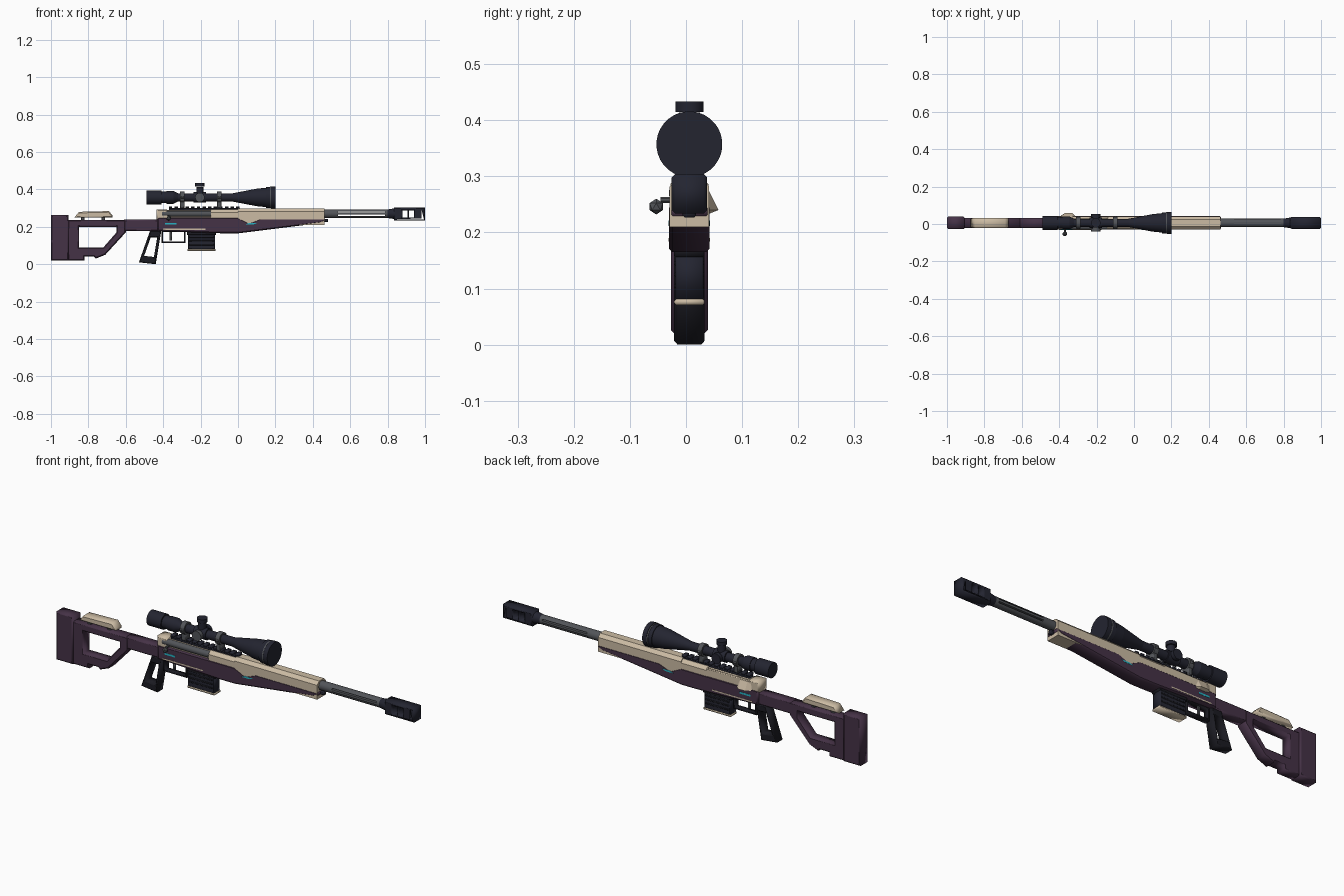
import bpy, bmesh, math
from mathutils import Matrix, Vector

if "Cube" in bpy.data.objects:
    bpy.data.objects.remove(bpy.data.objects["Cube"], do_unlink=True)

# Shared dimensions
CENTRE = .006
BORE = .27
SIGHT = .357
SEAM = .25
BELLY = .17
WIDE = .036
SLIM = .027
EDGE = .006
BARREL = .023
TUBE = .022


def material(name, red, green, blue):
    mat = bpy.data.materials.new(name)
    mat.use_nodes = True
    colour = (red, green, blue, 1)
    mat.diffuse_color = colour
    mat.node_tree.nodes["Principled BSDF"].inputs["Base Color"].default_value = colour
    return mat


PURPLE = material("plum purple", .06, .032, .062)
BEIGE = material("sand beige", .6, .5, .37)
NAVY = material("navy black", .017, .018, .03)
BLACK = material("grip black", .011, .011, .016)
GREY = material("gun metal", .085, .09, .1)
CYAN = material("cyan mark", .02, .45, .55)


def add_object(name, bm, mat, smooth=False):
    bmesh.ops.recalc_face_normals(bm, faces=bm.faces)
    mesh = bpy.data.meshes.new(name)
    bm.to_mesh(mesh)
    bm.free()
    mesh.materials.append(mat)
    part = bpy.data.objects.new(name, mesh)
    bpy.context.collection.objects.link(part)
    if smooth:
        bpy.ops.object.select_all(action='DESELECT')
        part.select_set(True)
        bpy.context.view_layer.objects.active = part
        bpy.ops.object.shade_smooth_by_angle(angle=math.radians(35))


def rect(left, right, bottom, top, inset=0):
    left, right, bottom, top = left + inset, right - inset, bottom + inset, top - inset
    return [(left, bottom), (right, bottom), (right, top), (left, top)]


def shrink(outline, factor):
    """Scale an outline about its middle, to make a matching hole."""
    middle = sum((Vector(p) for p in outline), Vector((0, 0))) / len(outline)
    return [tuple(middle.lerp(Vector(p), factor)) for p in outline]


def plate(name, loops, half, mat, bevel=EDGE, y=CENTRE):
    """Extrude an x-z outline across y with chamfered rims; further loops are holes."""
    curve = bpy.data.curves.new(name, 'CURVE')
    curve.dimensions = '2D'
    curve.fill_mode = 'BOTH'
    curve.extrude = half - bevel
    curve.bevel_depth = bevel
    curve.bevel_resolution = 0
    curve.offset = -bevel
    for loop in loops:
        spline = curve.splines.new('POLY')
        spline.points.add(len(loop) - 1)
        for point, (x, z) in zip(spline.points, loop):
            point.co = (x, z, 0, 1)
        spline.use_cyclic_u = True
    outline = bpy.data.objects.new(name + "_outline", curve)
    bpy.context.collection.objects.link(outline)
    graph = bpy.context.evaluated_depsgraph_get()
    mesh = bpy.data.meshes.new_from_object(outline.evaluated_get(graph))
    bm = bmesh.new()
    bm.from_mesh(mesh)
    bpy.data.objects.remove(outline, do_unlink=True)
    bpy.data.meshes.remove(mesh)
    bmesh.ops.remove_doubles(bm, verts=bm.verts, dist=1e-5)
    for vert in bm.verts:
        vert.co = (vert.co.x, y - vert.co.z, vert.co.y)
    add_object(name, bm, mat)


def box(name, left, right, bottom, top, half, mat, bevel=.003, y=CENTRE):
    plate(name, [rect(left, right, bottom, top)], half, mat, bevel, y)


def loft(name, rings, mat, smooth=False):
    """Skin equal-sized rings of points and cap both ends."""
    bm = bmesh.new()
    rows = [[bm.verts.new(p) for p in ring] for ring in rings]
    for a, b in zip(rows, rows[1:]):
        for i in range(len(a)):
            bm.faces.new((a[i - 1], a[i], b[i], b[i - 1]))
    bm.faces.new(rows[0])
    bm.faces.new(rows[-1])
    add_object(name, bm, mat, smooth)


def section(name, left, right, outline, mat):
    """Run a y-z cross-section along x."""
    loft(name, [[(x, CENTRE + y, z) for y, z in outline] for x in (left, right)], mat)


def shell(half, bottom, top, cut):
    """Cross-section with chamfered upper corners."""
    side = [(half, bottom), (half, top - cut), (half - cut, top)]
    return side + [(-y, z) for y, z in reversed(side)]


def rod(name, start, end, radius, mat, end_radius=None, x=0, y=CENTRE, z=BORE, axis='X', sides=32):
    """Cylinder or cone along one axis through the given point."""
    rings = []
    for along, r in ((start, radius), (end, end_radius or radius)):
        ring = []
        for i in range(sides):
            angle = math.tau * (i + .5) / sides
            u, v = r * math.cos(angle), r * math.sin(angle)
            offset = {'X': (along, u, v), 'Y': (u, along, v), 'Z': (u, v, along)}[axis]
            ring.append(Vector((x, y, z)) + Vector(offset))
        rings.append(ring)
    loft(name, rings, mat, smooth=True)


# Stock: butt pad, open frame, connector and cheek rest
box("butt_pad", -1, -.905, .02, .262, .033, PURPLE, EDGE)
stock_outline = [(-.91, .02), (-.82, .02), (-.82, .04), (-.77, .04), (-.76, .03),
                 (-.71, .05), (-.6, .17), (-.6, .237), (-.91, .237)]
stock_hole = [(-.85, .09), (-.72, .09), (-.65, .17), (-.65, .2), (-.85, .2)]
plate("stock_frame", [stock_outline, stock_hole], SLIM, PURPLE)
box("stock_connector", -.61, -.42, .177, .238, SLIM, PURPLE, EDGE)
plate("cheek_rest", [[(-.875, SEAM), (-.67, SEAM), (-.67, .26), (-.69, .284), (-.85, .28)]],
      SLIM, BEIGE)
for x in (-.83, -.72):
    box("cheek_post", x - .01, x + .01, .23, .256, .01, GREY)

# Chassis from receiver into handguard, with the pale upper shells
plate("chassis", [[(-.43, .177), (-.08, .165), (0, .165), (.44, .22), (.465, .23), (.465, .245),
                   (.12, .245), (.06, .222), (0, SEAM), (-.43, SEAM)]], WIDE, PURPLE)
section("handguard_top", 0, .463, shell(.035, .21, .298, .016), BEIGE)
section("receiver_front", -.145, 0, shell(.034, .24, .292, .016), BEIGE)
section("receiver_core", -.41, -.14, shell(.026, .24, .288, .012), BEIGE)
plate("receiver_rear", [[(-.435, .24), (-.37, .24), (-.38, .292), (-.435, .292)]], .034, BEIGE)
box("receiver_cover", -.4, -.14, .24, .286, EDGE, BEIGE, y=CENTRE + SLIM)
inner = CENTRE + SLIM
loft("side_flare", [[(x, inner, .29), (x, inner + out, .24), (x, inner, .23)]
                    for x, out in ((-.4, .005), (-.37, .025), (-.33, .025), (-.31, .005))], BEIGE)
box("front_latch", .455, .48, .227, .243, .012, NAVY)

# Bolt, handle and faceted knob
rod("bolt", -.405, -.145, .016, GREY, y=CENTRE - .021, sides=16)
rod("bolt_handle", -.045, 0, EDGE, GREY, x=-.37, y=0, z=.258, axis='Y', sides=8)
knob = bmesh.new()
bmesh.ops.create_icosphere(knob, subdivisions=1, radius=.014,
                           matrix=Matrix.Translation((-.37, -.053, .246)))
add_object("bolt_knob", knob, GREY)

# Toothed top rail
box("top_rail", -.37, .01, .286, .3, .016, NAVY)
for i in range(13):
    x = -.37 + i * .03
    box("rail_tooth", x, x + .018, .298, .309, .019, NAVY)

# Grip, trigger guard and trigger
grip_outline = [(-.47, .18), (-.41, .18), (-.44, 0), (-.53, .01)]
plate("grip", [grip_outline, shrink(grip_outline, .58)], SLIM, BLACK)
guard = (-.41, -.28, .113, .18)
plate("trigger_guard", [rect(*guard), rect(*guard, inset=.009)], .016, BLACK, .002)
box("trigger", -.366, -.352, .128, .178, EDGE, GREY)

# Ribbed magazine with a pale floor plate
box("magazine", -.268, -.122, .08, BELLY, .025, NAVY)
for i in range(3):
    z = .1 + i * .02
    box("magazine_rib", -.262, -.128, z, z + .01, SLIM, BLACK)
box("magazine_collar", -.273, -.117, .156, .178, SLIM, BLACK)
box("magazine_floor", -.27, -.12, .071, .081, SLIM, BEIGE)

# Thin painted plates on both sides
for side in (-1, 1):
    y = CENTRE + side * WIDE
    box("side_strip", -.4, -.175, .184, .19, .001, BEIGE, 0, y)
    box("rear_mark", -.39, -.33, .211, .22, .001, CYAN, 0, y)
    plate("front_mark", [[(.04, .213), (.06, .221), (.105, .221), (.085, .213)]],
          .001, CYAN, 0, y)

# Barrel: solid ends, slotted middle made of three bands of a circle
rod("barrel_rear", .44, .535, BARREL, GREY)
rod("barrel_front", .785, .84, BARREL, GREY)
for band in (-1, 0, 1):
    heights = [band * .017 + step * .0027 for step in range(-2, 3)]
    edge = [(math.sqrt(BARREL ** 2 - h * h), BORE + h) for h in heights]
    section("barrel_band", .53, .79, edge + [(-y, z) for y, z in reversed(edge)], GREY)

# Muzzle brake with three open ports
rod("brake_neck", .8, .85, BARREL, NAVY, end_radius=.031)
ports = [rect(x, x + .025, SEAM, .288) for x in (.88, .915, .95)]
plate("muzzle_brake", [rect(.835, 1, .234, .304)] + ports, .0315, NAVY)

# Scope: each step gives its start, end and two radii
steps = {"eyepiece": (-.49, -.41, .038, .038), "eyepiece_waist": (-.42, -.38, .031, .031),
         "zoom_ring": (-.383, -.345, .034, .034), "rear_cone": (-.345, -.32, .034, TUBE),
         "scope_tube": (-.33, -.02, TUBE, TUBE), "front_bell": (-.03, .1, TUBE, .047),
         "bell_end": (.1, .16, .047, .053), "focus_ring": (.15, .18, .056, .056),
         "lens_hood": (.177, .2, .0588, .0588)}
for name, (start, end, first, last) in steps.items():
    rod("scope_" + name, start, end, first, NAVY, last, z=SIGHT)
rod("scope_front_band", .17, .176, .058, GREY, z=SIGHT)

# Scope mounts
for x in (-.297, -.1):
    rod("mount_ring", x - .012, x + .012, .031, GREY, z=SIGHT)
    box("mount_foot", x - .012, x + .012, .3, .34, .02, GREY)
    box("mount_clamp", x - .008, x + .008, .352, .362, WIDE, GREY)

# Adjustment turrets: a stem and a wider cap on three sides
rod("turret_hub", -.238, -.17, .028, NAVY, z=SIGHT)
for axis, way, reach, mat in (('Z', 1, .076, NAVY), ('Y', 1, .047, NAVY), ('Y', -1, .047, GREY)):
    spot = dict(x=-.204, z=SIGHT, axis=axis)
    rod("turret_stem", 0, way * reach * .75, .019, mat, **spot)
    rod("turret_cap", way * (reach - .018), way * reach, .025, mat, **spot)
